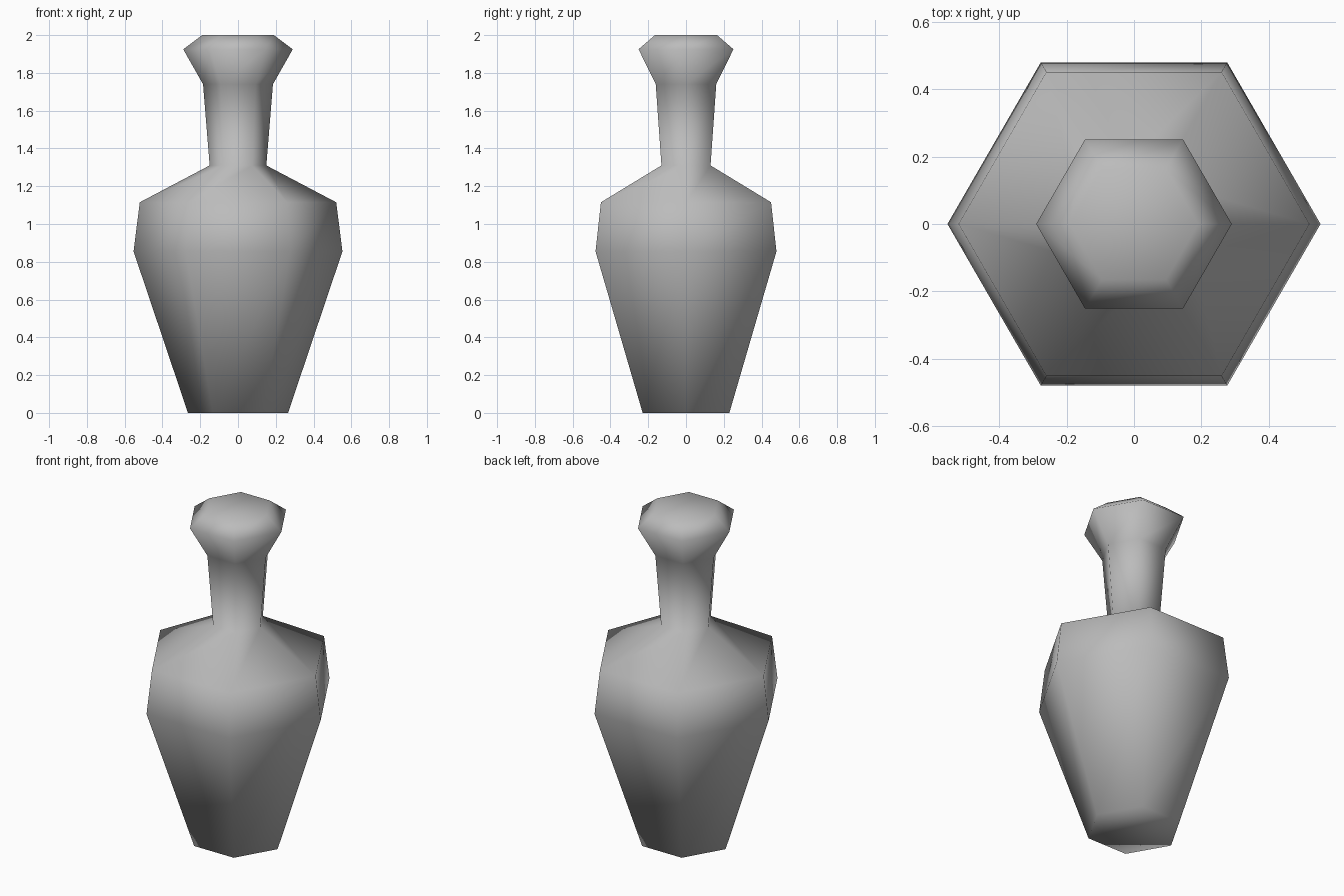
import bpy
import bmesh
from math import cos, sin, pi

# Remove the default cube
cube = bpy.data.objects.get("Cube")
if cube:
    bpy.data.objects.remove(cube, do_unlink=True)

SIDES = 6

# Bottle outline as (corner radius, height), from base to stopper top
PROFILE = [
    (0.265, 0.0),    # base
    (0.553, 0.855),  # widest belly
    (0.52, 1.115),   # shoulder
    (0.15, 1.31),    # neck bottom
    (0.185, 1.74),   # neck top
    (0.29, 1.925),   # lip
    (0.19, 2.0),     # top
]


def make_material(name, colour):
    mat = bpy.data.materials.new(name)
    mat.use_nodes = True
    mat.diffuse_color = colour
    bsdf = mat.node_tree.nodes["Principled BSDF"]
    bsdf.inputs["Base Color"].default_value = colour
    return mat


def hex_ring(bm, radius, height):
    angles = [2 * pi * i / SIDES for i in range(SIDES)]
    return [bm.verts.new((radius * cos(a), radius * sin(a), height)) for a in angles]


# Six-sided bottle: stacked rings joined by quads, capped at both ends
bm = bmesh.new()
rings = [hex_ring(bm, r, z) for r, z in PROFILE]
for low, high in zip(rings, rings[1:]):
    for i in range(SIDES):
        j = (i + 1) % SIDES
        bm.faces.new((low[i], low[j], high[j], high[i]))
bm.faces.new(list(reversed(rings[0])))
bm.faces.new(rings[-1])

# Soft shading over the whole body
for face in bm.faces:
    face.smooth = True

mesh = bpy.data.meshes.new("bottle")
bm.to_mesh(mesh)
bm.free()
mesh.materials.append(make_material("plain grey", (0.5, 0.5, 0.5, 1.0)))
bottle = bpy.data.objects.new("bottle", mesh)
bpy.context.collection.objects.link(bottle)
